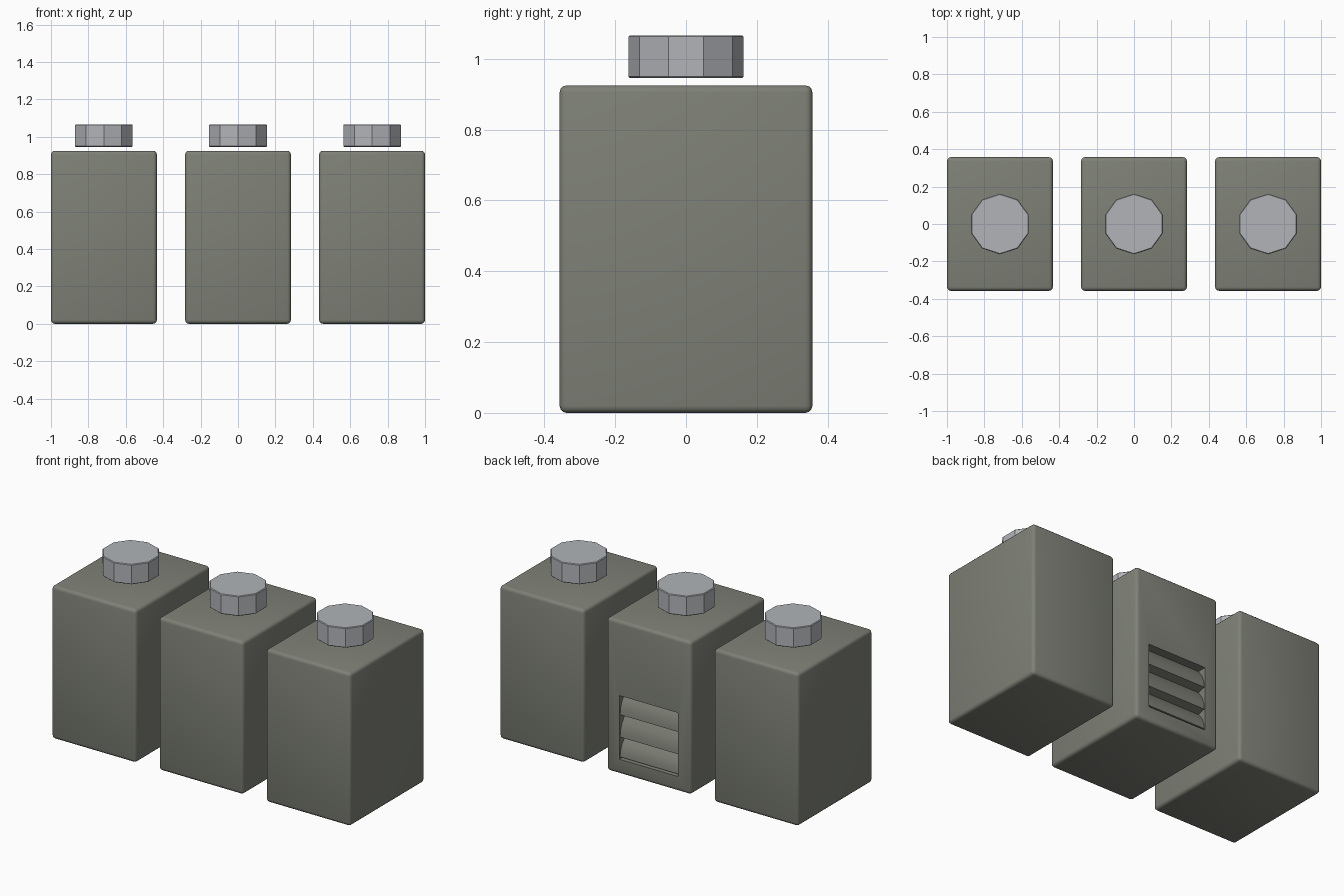
import bpy
import bmesh
import math

cube = bpy.data.objects.get("Cube")
if cube:
    bpy.data.objects.remove(cube, do_unlink=True)

SPACING = 0.717
HALF_X, HALF_Y, HEIGHT = 0.283, 0.357, 0.925


def make_material(name, rgb):
    mat = bpy.data.materials.new(name)
    mat.use_nodes = True
    color = (*rgb, 1)
    mat.diffuse_color = color
    mat.node_tree.nodes["Principled BSDF"].inputs["Base Color"].default_value = color
    return mat


olive = make_material("olive grey", (0.21, 0.22, 0.185))
steel = make_material("light steel grey", (0.44, 0.455, 0.48))


def make_object(name, bm, mat):
    bmesh.ops.recalc_face_normals(bm, faces=bm.faces)
    mesh = bpy.data.meshes.new(name)
    bm.to_mesh(mesh)
    bm.free()
    mesh.materials.append(mat)
    obj = bpy.data.objects.new(name, mesh)
    bpy.context.collection.objects.link(obj)
    return obj


def activate(obj):
    bpy.ops.object.select_all(action='DESELECT')
    obj.select_set(True)
    bpy.context.view_layer.objects.active = obj


def make_body(name, x):
    bm = bmesh.new()
    bmesh.ops.create_cube(bm, size=2)
    bmesh.ops.scale(bm, vec=(HALF_X, HALF_Y, HEIGHT / 2), verts=bm.verts)
    bmesh.ops.translate(bm, vec=(x, 0, HEIGHT / 2), verts=bm.verts)
    bmesh.ops.bevel(bm, geom=bm.edges[:], offset=0.02, segments=3,
                    profile=0.5, affect='EDGES')
    return make_object(name, bm, olive)


def make_cap(name, x):
    # Ten-sided lid hovering just above the body, one corner to the front
    bm = bmesh.new()
    bmesh.ops.create_cone(bm, cap_ends=True, segments=10, radius1=0.162,
                          radius2=0.162, depth=0.121)
    verts = bm.verts[:]
    turn = math.pi / 2 - math.atan2(verts[0].co.y, verts[0].co.x)
    for v in verts:
        px, py = v.co.x, v.co.y
        v.co.x = px * math.cos(turn) - py * math.sin(turn) + x
        v.co.y = px * math.sin(turn) + py * math.cos(turn)
        v.co.z += 1.006
    rims = [e for e in bm.edges if abs(e.verts[0].co.z - e.verts[1].co.z) < 0.01]
    bmesh.ops.bevel(bm, geom=rims, offset=0.004, segments=1, affect='EDGES')
    return make_object(name, bm, steel)


def cut_vent(body):
    # Recess in the back whose floor is three rounded louvres
    levels = [0.475, 0.345, 0.21, 0.09]
    profile = [(HALF_Y + 0.05, levels[0])]
    for top, low in zip(levels, levels[1:]):
        lip = low + 0.012
        profile += [(HALF_Y - 0.055, top),
                    (HALF_Y - 0.025, top - (top - lip) * 0.35),
                    (HALF_Y - 0.010, top - (top - lip) * 0.7),
                    (HALF_Y - 0.006, lip)]
    profile += [(HALF_Y - 0.055, levels[-1]), (HALF_Y + 0.05, levels[-1])]
    bm = bmesh.new()
    face = bm.faces.new([bm.verts.new((-0.195, y, z)) for y, z in profile])
    side = bmesh.ops.extrude_face_region(bm, geom=[face])["geom"]
    bmesh.ops.translate(bm, vec=(0.39, 0, 0),
                        verts=[g for g in side if isinstance(g, bmesh.types.BMVert)])
    cutter = make_object("vent_cutter", bm, olive)
    cutter.hide_render = True
    mod = body.modifiers.new("vent", 'BOOLEAN')
    mod.operation = 'DIFFERENCE'
    mod.solver = 'EXACT'
    mod.object = cutter
    activate(body)
    bpy.ops.object.modifier_apply(modifier=mod.name)
    bpy.data.objects.remove(cutter, do_unlink=True)


# Row of three canisters, the middle one with a vent in its back
for label, column in (("right", -1), ("middle", 0), ("left", 1)):
    body = make_body(label + "_body", column * SPACING)
    if column == 0:
        cut_vent(body)
    activate(body)
    bpy.ops.object.shade_smooth_by_angle(angle=math.radians(35))
    make_cap(label + "_cap", column * SPACING)
